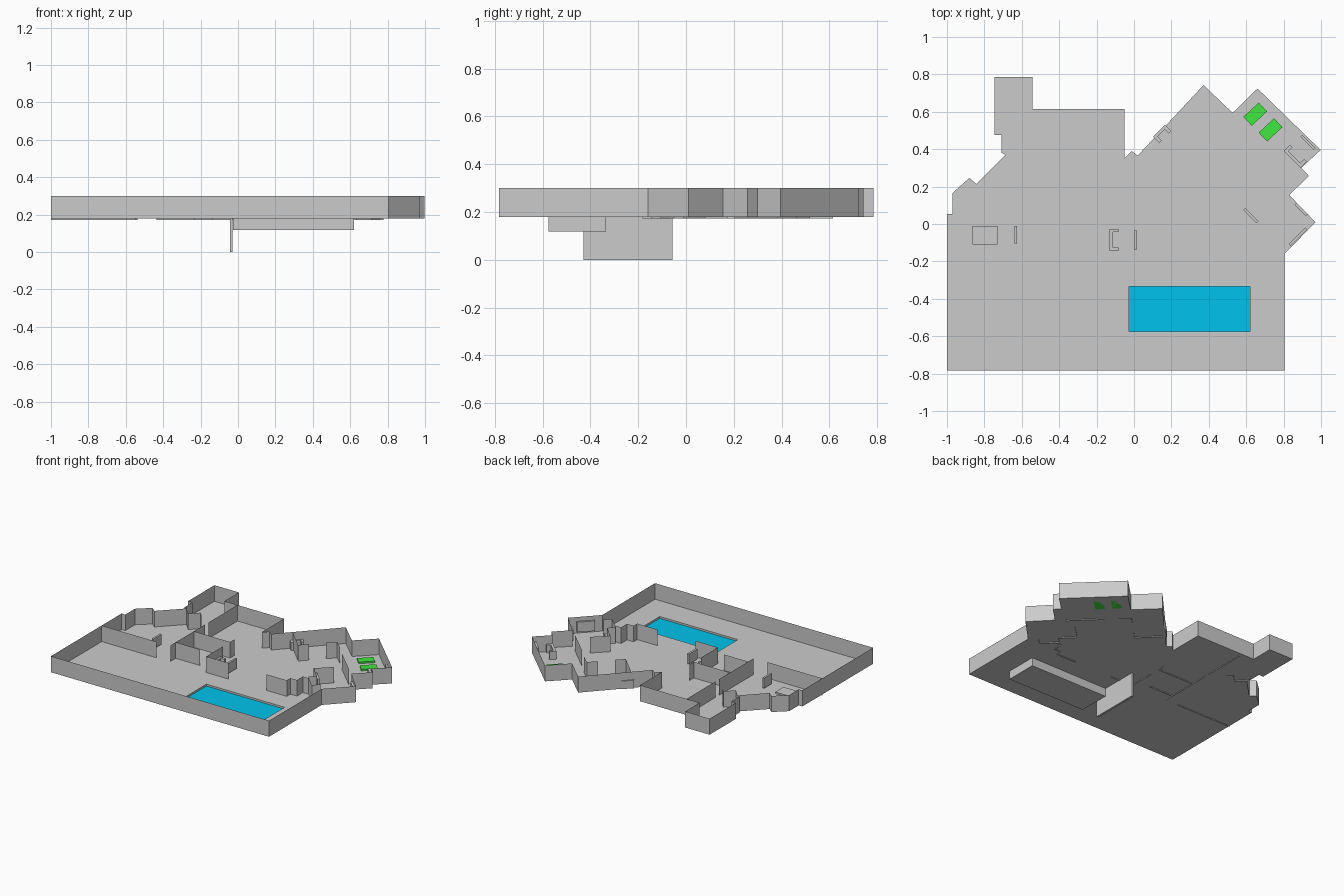
import bpy, bmesh, math
from mathutils import Vector

if "Cube" in bpy.data.objects:
    bpy.data.objects.remove(bpy.data.objects["Cube"])

FLOOR, TOP = 0.18, 0.30


def make_object(name, bm, color=None):
    mesh = bpy.data.meshes.new(name)
    bm.to_mesh(mesh)
    bm.free()
    ob = bpy.data.objects.new(name, mesh)
    bpy.context.collection.objects.link(ob)
    if color:
        mat = bpy.data.materials.new(name + "_color")
        mat.diffuse_color = color
        mat.use_nodes = True
        mat.node_tree.nodes["Principled BSDF"].inputs["Base Color"].default_value = mat.diffuse_color
        mesh.materials.append(mat)
    return ob


def wall(name, pts, z0=FLOOR - 0.008, z1=TOP, closed=False):
    """Thin upright sheet along a plan line."""
    bm = bmesh.new()
    lo = [bm.verts.new((x, y, z0)) for x, y in pts]
    hi = [bm.verts.new((x, y, z1)) for x, y in pts]
    n = len(pts)
    for i in range(n if closed else n - 1):
        j = (i + 1) % n
        bm.faces.new((lo[i], lo[j], hi[j], hi[i]))
    return make_object(name, bm)


def sheet(name, loops, z, color=None):
    """Flat sheet; loops after the first are holes."""
    bm = bmesh.new()
    edges = []
    for pts in loops:
        vs = [bm.verts.new((x, y, z)) for x, y in pts]
        edges += [bm.edges.new((vs[i], vs[(i + 1) % len(vs)])) for i in range(len(vs))]
    bmesh.ops.triangle_fill(bm, edges=edges, use_beauty=True, normal=(0, 0, 1))
    bmesh.ops.dissolve_limit(bm, angle_limit=0.01, verts=bm.verts[:], edges=bm.edges[:])
    return make_object(name, bm, color)


def add_box(bm, x, y, w, d, z0, z1, origin=(0, 0), angle=0):
    """Box centred at local x, y, turned about origin."""
    c, s = math.cos(angle), math.sin(angle)
    for v in bmesh.ops.create_cube(bm, size=1)["verts"]:
        lx, ly = x + v.co.x * w, y + v.co.y * d
        v.co = Vector((origin[0] + c * lx - s * ly, origin[1] + s * lx + c * ly,
                       z0 + (v.co.z + 0.5) * (z1 - z0)))


def box(name, centre, w, d, z0, z1, degrees=0, color=None):
    bm = bmesh.new()
    add_box(bm, 0, 0, w, d, z0, z1, centre, math.radians(degrees))
    return make_object(name, bm, color)


def sofa(name, centre, degrees, length=0.118):
    """Back rest on the local -x side, arms pointing to +x."""
    bm = bmesh.new()
    a = math.radians(degrees)
    add_box(bm, -0.015, 0, 0.018, length, FLOOR, FLOOR + 0.06, centre, a)
    for s in (-1, 1):
        add_box(bm, 0.009, s * (length / 2 - 0.009), 0.03, 0.018,
                FLOOR, FLOOR + 0.06, centre, a)
    return make_object(name, bm)


# Outer boundary and floor with pool opening
outline = [(-1, -.783), (.805, -.783), (.805, -.16), (.97, .01), (.83, .155),
           (.935, .257), (.895, .30), (.998, .396), (.66, .724), (.527, .594),
           (.372, .743), (.02, .366), (-.013, .39), (-.05, .353), (-.05, .615),
           (-.543, .615), (-.543, .785), (-.745, .785), (-.745, .475),
           (-.708, .475), (-.708, .38), (-.687, .37), (-.842, .214),
           (-.88, .246), (-.97, .166), (-.97, .053), (-1, .053)]
pool = [(-.027, -.575), (.62, -.575), (.62, -.335), (-.027, -.335)]
wall("outer_wall", outline, FLOOR, TOP, closed=True)
sheet("floor", [outline, pool], FLOOR)

# Pool basin, water and the deep slab at its end
wall("pool_sides", pool, 0.118, FLOOR, closed=True)
sheet("pool_bottom", [pool], 0.118)
sheet("pool_water", [pool], 0.166, (0.0, 0.55, 0.85, 1))
box("deep_slab", (-.036, -.242), .015, .372, 0, FLOOR - 0.001)

# Interior walls
partitions = [
    [(-1, -.183), (-.545, -.183)],
    [(-.435, .615), (-.435, .27)],
    [(-.435, .23), (-.435, -.178)],
    [(-.435, .1), (-.135, .1), (-.135, .15)],
    [(-.435, -.115), (-.233, -.115)],
    [(-.135, .018), (-.135, -.183), (.05, -.183)],
    [(.366, -.183), (.532, -.183), (.532, -.14), (.586, -.14), (.586, -.07),
     (.634, -.07), (.714, -.146), (.757, -.107)],
    [(.67, .176), (.57, .08), (.66, -.01), (.618, -.05), (.634, -.07)],
    [(.59, .385), (.778, .203)],
    [(.404, .465), (.457, .518), (.521, .46)],
    [(.135, .46), (.27, .326), (.323, .38)],
    [(-.695, .38), (-.63, .31), (-.57, .37), (-.537, .337)],
]
for i, pts in enumerate(partitions):
    wall(f"inner_wall_{i + 1}", pts)

# Upright panels: centre, length, direction in degrees
panels = [((-.632, -.058), .095, 90), ((.008, -.085), .1, 90),
          ((.876, -.068), .125, 45), ((.625, .045), .1, -45),
          ((.893, .078), .085, -45), ((.93, .436), .1, -45)]
for i, (c, length, deg) in enumerate(panels):
    box(f"panel_{i + 1}", c, length, .015, FLOOR + .015, FLOOR + .09, deg)

# Furniture
box("low_table", (-.797, -.06), .132, .098, FLOOR, FLOOR + .012)
sofa("living_sofa", (-.106, -.085), 0)
sofa("lounge_sofa", (.862, .362), 45, .125)
sofa("corner_sofa", (.15, .482), -45, .09)
for i, c in enumerate([(.648, .587), (.73, .503)]):
    box(f"green_bed_{i + 1}", c, .112, .065, FLOOR, FLOOR + .012, 43, (0.05, 0.8, 0.05, 1))
